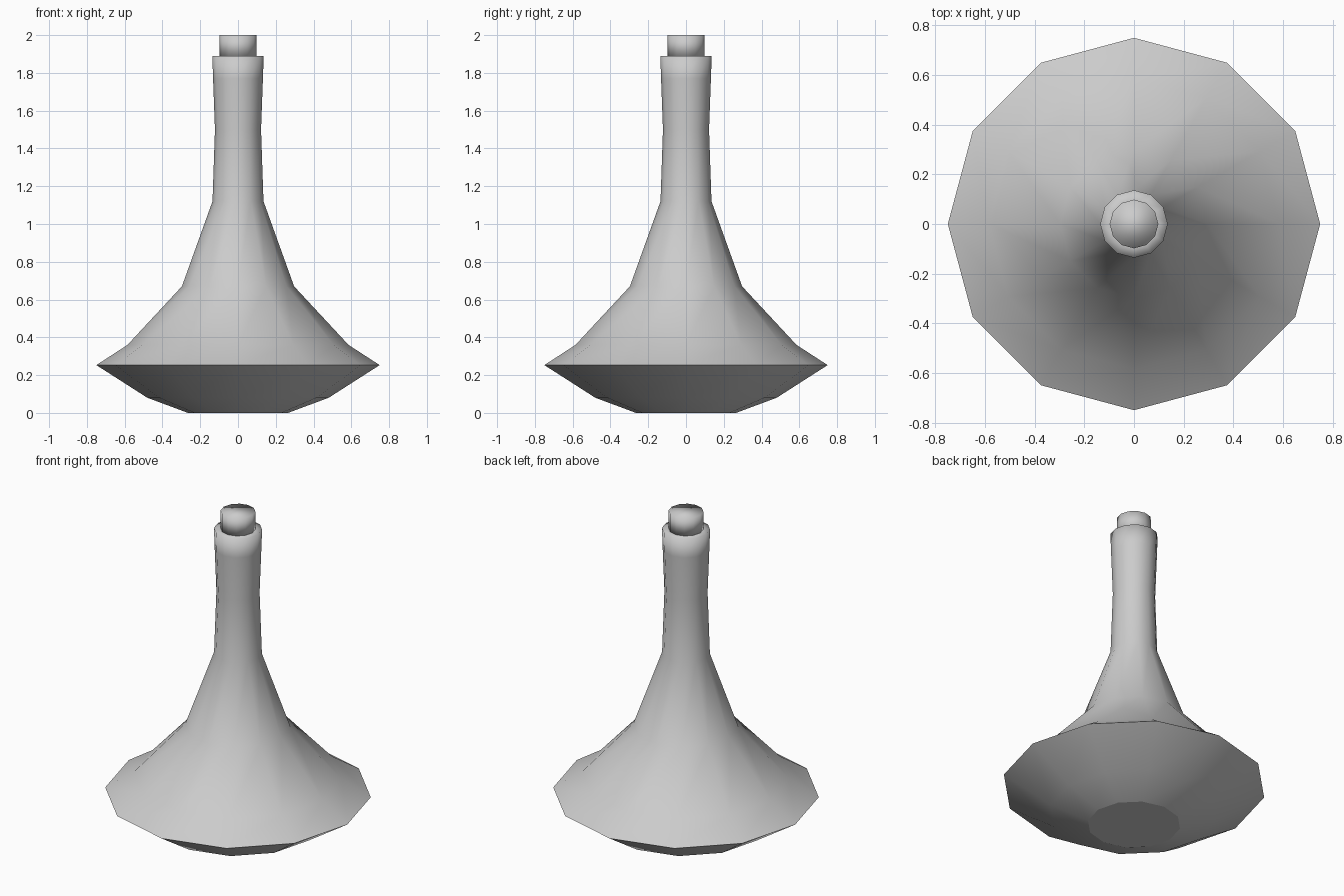
import bpy, bmesh, math

SIDES = 12

cube = bpy.data.objects.get("Cube")
if cube:
    bpy.data.objects.remove(cube, do_unlink=True)

grey = bpy.data.materials.new("plain_grey")
grey.use_nodes = True
grey.diffuse_color = (0.6, 0.6, 0.6, 1)
grey.node_tree.nodes["Principled BSDF"].inputs["Base Color"].default_value = grey.diffuse_color


def lathe(name, profile, sharp_rings=()):
    """Turn (radius, height) points into a capped, smooth 12-sided solid."""
    bm = bmesh.new()
    rings = []
    for r, z in profile:
        angles = [2 * math.pi * i / SIDES for i in range(SIDES)]
        rings.append([bm.verts.new((r * math.cos(a), r * math.sin(a), z)) for a in angles])
    for low, high in zip(rings, rings[1:]):
        for i in range(SIDES):
            j = (i + 1) % SIDES
            bm.faces.new((low[i], low[j], high[j], high[i]))
    bm.faces.new(rings[0][::-1])
    bm.faces.new(rings[-1])
    for f in bm.faces:
        f.smooth = True
    # Creases around chosen rings
    for k in sharp_rings:
        for i in range(SIDES):
            bm.edges.get((rings[k][i], rings[k][(i + 1) % SIDES])).smooth = False
    mesh = bpy.data.meshes.new(name)
    bm.to_mesh(mesh)
    bm.free()
    mesh.materials.append(grey)
    obj = bpy.data.objects.new(name, mesh)
    bpy.context.collection.objects.link(obj)
    return obj


# Flask body: flat foot, wide sharp rim, flared shoulder and waisted neck
lathe("flask_body", [
    (0.265, 0), (0.48, 0.08), (0.75, 0.253), (0.585, 0.36), (0.297, 0.67),
    (0.135, 1.12), (0.122, 1.5), (0.132, 1.77), (0.136, 1.89), (0.09, 1.89),
], sharp_rings=(0, 2))

# Stopper seated in the neck
lathe("stopper", [(0.098, 1.885), (0.098, 2.0)])
